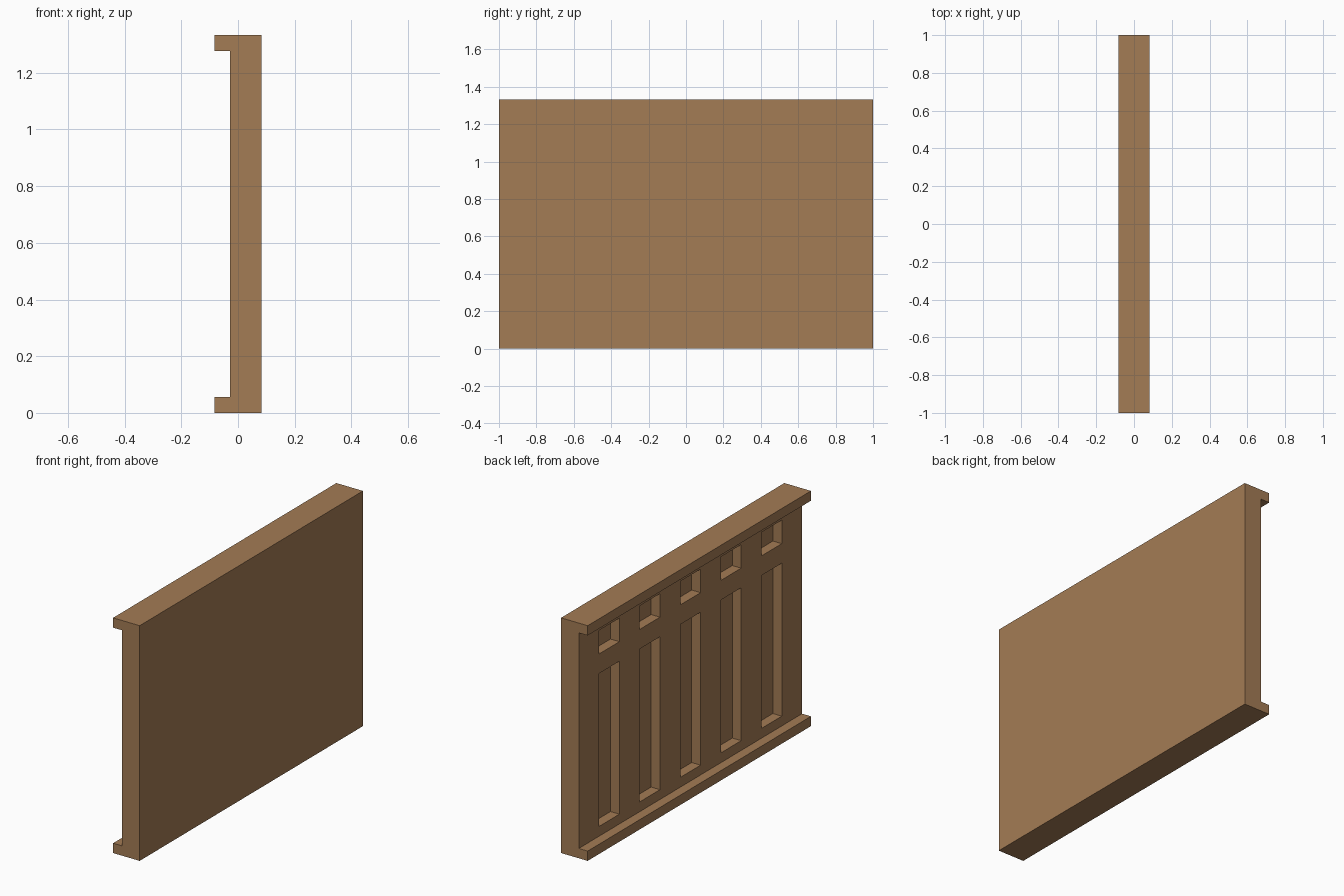
import bpy, bmesh
from mathutils import Matrix

if "Cube" in bpy.data.objects:
    bpy.data.objects.remove(bpy.data.objects["Cube"])

U = 1 / 18            # plank thickness
HEIGHT = 24 * U
BAY = 2 / 11          # width of each opening and each upright


def finish(name, bm):
    bmesh.ops.recalc_face_normals(bm, faces=bm.faces)
    me = bpy.data.meshes.new(name)
    bm.to_mesh(me)
    bm.free()
    ob = bpy.data.objects.new(name, me)
    bpy.context.collection.objects.link(ob)
    return ob


# Panel body: C-shaped profile (x, z) extruded along y
x0, x1, x2 = -1.5 * U, -0.5 * U, 1.5 * U
profile = [(x2, 0), (x2, HEIGHT), (x0, HEIGHT), (x0, HEIGHT - U),
           (x1, HEIGHT - U), (x1, U), (x0, U), (x0, 0)]
bm = bmesh.new()
face = bm.faces.new([bm.verts.new((x, -1, z)) for x, z in profile])
ext = bmesh.ops.extrude_face_region(bm, geom=[face])
bmesh.ops.translate(bm, vec=(0, 2, 0),
                    verts=[g for g in ext["geom"] if isinstance(g, bmesh.types.BMVert)])
panel = finish("railing_panel", bm)

# Recess cutters: a tall slot and a small square opening in each of five bays
bm = bmesh.new()
for i in range(5):
    y = (i - 2) * 2 * BAY
    for low, high in ((2 * U, 0.978), (1.089, 22 * U)):
        m = (Matrix.Translation((-0.5 * U, y, (low + high) / 2))
             @ Matrix.Diagonal((2 * U, BAY, high - low, 1)))
        bmesh.ops.create_cube(bm, size=1, matrix=m)
cutter = finish("recess_cutter", bm)
cutter.hide_render = True

mod = panel.modifiers.new("recesses", 'BOOLEAN')
mod.operation = 'DIFFERENCE'
mod.solver = 'EXACT'
mod.object = cutter
bpy.context.view_layer.objects.active = panel
bpy.ops.object.modifier_apply(modifier=mod.name)
bpy.data.objects.remove(cutter)

# Wood colour
wood = bpy.data.materials.new("wood")
wood.diffuse_color = (0.37, 0.2, 0.09, 1)
wood.use_nodes = True
wood.node_tree.nodes["Principled BSDF"].inputs["Base Color"].default_value = wood.diffuse_color
panel.data.materials.clear()
panel.data.materials.append(wood)
